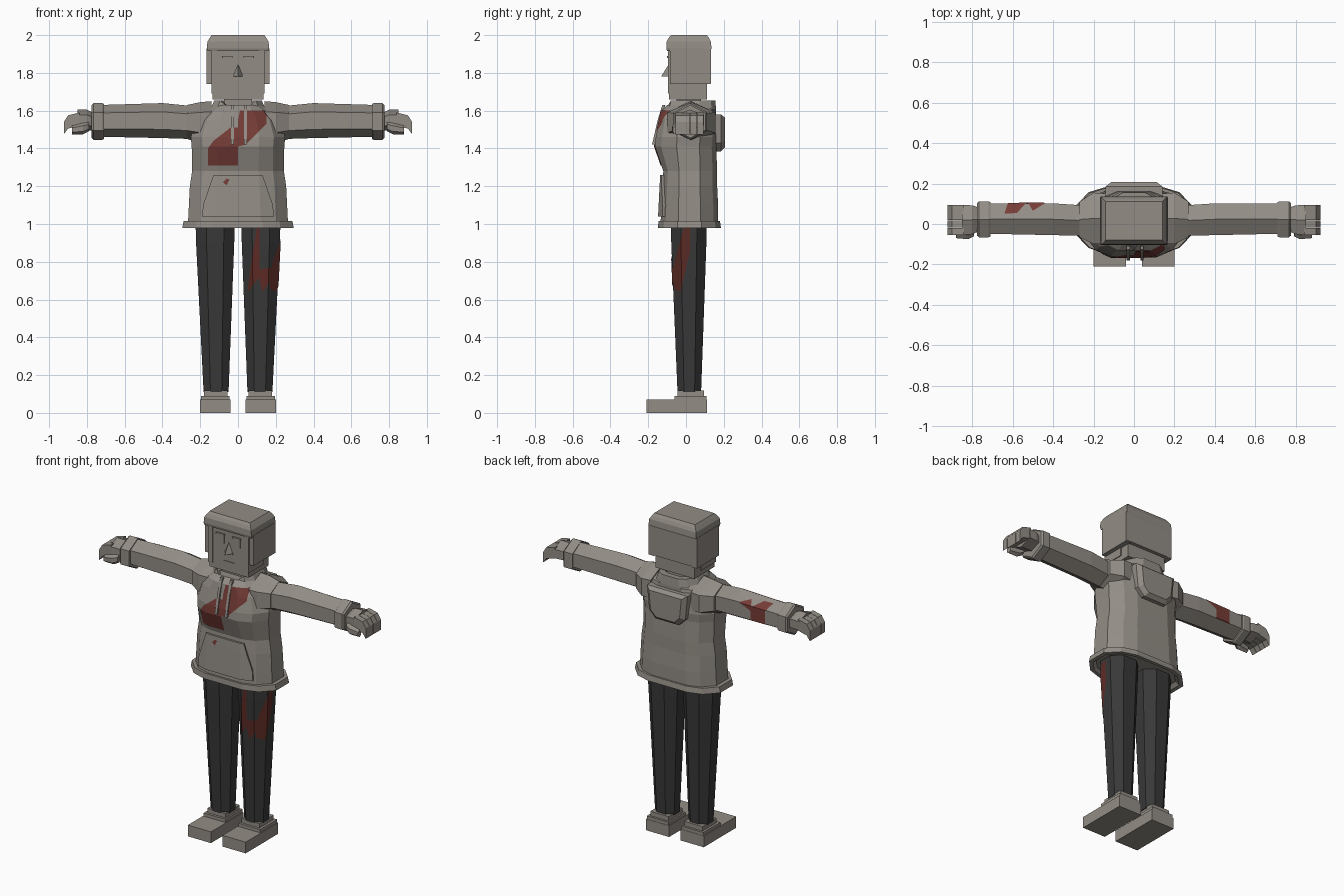
import bpy
import bmesh
from mathutils import Vector

cube = bpy.data.objects.get("Cube")
if cube:
    bpy.data.objects.remove(cube)


def material(name, rgb):
    m = bpy.data.materials.new(name)
    m.use_nodes = True
    m.diffuse_color = (*rgb, 1)
    m.node_tree.nodes["Principled BSDF"].inputs["Base Color"].default_value = (*rgb, 1)
    return m


GREY = material("warm_grey", (0.29, 0.265, 0.235))
CHARCOAL = material("charcoal", (0.04, 0.04, 0.04))
RED = material("dull_red", (0.18, 0.045, 0.038))
DARK_RED = material("dark_red", (0.11, 0.024, 0.018))


def finish(name, bm, mat):
    mesh = bpy.data.meshes.new(name)
    bm.to_mesh(mesh)
    bm.free()
    mesh.materials.append(mat)
    ob = bpy.data.objects.new(name, mesh)
    bpy.context.collection.objects.link(ob)
    return ob


def loft(name, rings, mat=GREY):
    """Skin a list of equal-length point rings and cap both ends."""
    bm = bmesh.new()
    loops = [[bm.verts.new(p) for p in ring] for ring in rings]
    n = len(loops[0])
    for a, b in zip(loops, loops[1:]):
        for i in range(n):
            j = (i + 1) % n
            bm.faces.new((a[i], a[j], b[j], b[i]))
    bm.faces.new(loops[0])
    bm.faces.new(loops[-1])
    bmesh.ops.recalc_face_normals(bm, faces=bm.faces)
    return finish(name, bm, mat)


def rect(x0, x1, y0, y1, z):
    return [(x0, y0, z), (x1, y0, z), (x1, y1, z), (x0, y1, z)]


def box(name, x, y, z, mat=GREY):
    return loft(name, [rect(*x, *y, h) for h in z], mat)


def hexagon(x, y0, y1, z0, z1):
    """Hexagon across the arm, with a point at top and bottom."""
    ym, zm, h = (y0 + y1) / 2, (z0 + z1) / 2, (z1 - z0) / 4
    return [(x, ym, z1), (x, y1, zm + h), (x, y1, zm - h),
            (x, ym, z0), (x, y0, zm - h), (x, y0, zm + h)]


def octagon(x0, x1, y0, y1, z):
    cx, cy, hx, hy = (x0 + x1) / 2, (y0 + y1) / 2, (x1 - x0) / 2, (y1 - y0) / 2
    shape = [(1, .45), (.45, 1), (-.45, 1), (-1, .45),
             (-1, -.45), (-.45, -1), (.45, -1), (1, -.45)]
    return [(cx + hx * a, cy + hy * b, z) for a, b in shape]


def torso(z, hx, front, back):
    """Twelve-sided jacket section."""
    half = [(.45, front), (.76, front * .8), (1, front * .3),
            (1, back * .45), (.76, back * .85), (.45, back)]
    return ([(hx * a, y, z) for a, y in half]
            + [(-hx * a, y, z) for a, y in reversed(half)])


def patch(name, target, poly, direction, offset, mat):
    """Cut a convex outline out of a surface and lift it slightly."""
    d = Vector(direction)
    pts = [Vector((a, 0, b)) if d.y else Vector((0, a, b)) for a, b in poly]
    centre = sum(pts, Vector()) / len(pts)
    bm = bmesh.new()
    bm.from_mesh(target.data)
    for p, q in zip(pts, pts[1:] + pts[:1]):
        n = (q - p).cross(d)
        if n.dot(centre - p) > 0:
            n = -n
        bmesh.ops.bisect_plane(bm, geom=bm.verts[:] + bm.edges[:] + bm.faces[:],
                               plane_co=p, plane_no=n, clear_outer=True)
    bm.normal_update()
    away = [f for f in bm.faces if f.normal.dot(d) < .1]
    bmesh.ops.delete(bm, geom=away, context='FACES')
    bmesh.ops.translate(bm, verts=bm.verts, vec=d * offset)
    return finish(name, bm, mat)


FRONT, BACK, LEFT = (0, -1, 0), (0, 1, 0), (1, 0, 0)

# Jacket body, hem and collar
jacket = loft("jacket", [torso(*r) for r in (
    (1.0, .265, -.135, .17), (1.1, .26, -.13, .17), (1.2, .255, -.125, .165),
    (1.28, .243, -.12, .165), (1.41, .245, -.165, .16), (1.46, .25, -.16, .165),
    (1.55, .22, -.14, .16), (1.6, .17, -.13, .16), (1.63, .13, -.1, .13))])
loft("jacket_hem", [torso(*r) for r in (
    (1.0, .25, -.12, .15), (.98, .27, -.13, .165), (.98, .295, -.148, .185),
    (1.015, .288, -.146, .18), (1.015, .255, -.12, .16))])
collar = [torso(*r) for r in (
    (1.6, .15, -.11, .16), (1.655, .125, -.1, .155),
    (1.655, .1, -.08, .12), (1.61, .09, -.07, .1))]
loft("collar", [[(x, y, z - (.035 if y < -.06 and abs(x) < .08 else 0))
                 for x, y, z in ring] for ring in collar])
box("neck", (-.075, .075), (-.05, .08), (1.58, 1.68))

# Front pocket, hood and drawstrings
pocket = patch("front_pocket", jacket, [(-.19, 1.04), (.19, 1.04), (.185, 1.1),
               (.13, 1.26), (-.13, 1.26), (-.185, 1.1)], FRONT, .015, GREY)
thick = pocket.modifiers.new("thickness", 'SOLIDIFY')
thick.thickness = .015
thick.offset = -1
hood = [(-.14, 1.58), (-.125, 1.43), (-.08, 1.385), (.08, 1.385), (.125, 1.43), (.14, 1.58)]
loft("hood", [[(x * k, y, 1.49 + (z - 1.49) * k) for x, z in hood]
              for k, y in ((1, .12), (1, .185), (.8, .207))])
for x, name in ((-.028, "right"), (.04, "left")):
    loft(name + "_drawstring", [rect(x - .008, x + .008, y, y + .016, z) for y, z in
                                ((-.18, 1.42), (-.15, 1.55), (-.125, 1.63))])

# Limbs, mirrored left and right
sleeves, legs = {}, {}
for s, side in ((1, "left"), (-1, "right")):
    def arm(part, rows):
        return loft(f"{side}_{part}", [hexagon(s * r[0], *r[1:]) for r in rows])

    arm("shoulder", ((.14, -.1, .15, 1.42, 1.65), (.2, -.1, .155, 1.43, 1.645),
                     (.27, -.065, .11, 1.45, 1.63)))
    sleeves[side] = arm("sleeve", ((.25, -.058, .092, 1.45, 1.625),
                                   (.4, -.055, .102, 1.455, 1.64),
                                   (.73, -.048, .1, 1.462, 1.63)))
    arm("cuff", ((.71, -.062, .108, 1.45, 1.635), (.72, -.066, .112, 1.445, 1.64),
                 (.765, -.066, .112, 1.445, 1.64), (.775, -.058, .104, 1.455, 1.63)))
    arm("palm", ((.76, -.035, .08, 1.495, 1.585), (.8, -.05, .092, 1.495, 1.605),
                 (.85, -.055, .095, 1.495, 1.605)))
    for i in range(4):
        y = -.055 + i * .0375
        loft(f"{side}_finger_{i + 1}", [
            [(s * x, y, z0), (s * x, y + .036, z0), (s * x, y + .036, z1), (s * x, y, z1)]
            for x, z0, z1 in ((.84, 1.52, 1.59), (.9, 1.505, 1.575), (.922, 1.475, 1.54))])
    arm("thumb", ((.79, -.06, -.03, 1.49, 1.54), (.82, -.075, -.035, 1.475, 1.535),
                  (.88, -.07, -.04, 1.475, 1.52)))

    # Trouser leg and shoe
    def wide(x0, x1):
        return sorted((s * x0, s * x1))

    legs[side] = loft(f"{side}_trouser_leg", [
        octagon(*wide(.05, .182), -.045, .08, .11),
        octagon(*wide(.02, .222), -.078, .108, .9),
        octagon(*wide(.016, .225), -.08, .11, 1.02)], CHARCOAL)
    box(f"{side}_shoe_sole", wide(.04, .2), (-.21, .11), (0, .07))
    box(f"{side}_shoe_upper", wide(.045, .195), (-.06, .108), (.07, .09))
    box(f"{side}_ankle", wide(.055, .18), (-.045, .095), (.09, .118))

    # Eyes, brows and side hair
    box(f"{side}_eye", wide(.032, .08), (-.095, -.088), (1.83, 1.88))
    box(f"{side}_brow", wide(.028, .085), (-.1, -.088), (1.88, 1.89))
    box(f"{side}_sideburn", wide(.11, .14), (-.094, .05), (1.69, 1.92))
    box(f"{side}_side_hair", wide(.13, .167), (-.085, .13), (1.74, 1.93))

# Head, hair, nose and mouth
box("head", (-.135, .135), (-.09, .11), (1.66, 1.93))
box("back_hair", (-.165, .165), (.08, .132), (1.745, 1.93))
loft("hair_cap", [rect(-x, x, y0, y1, z) for x, y0, y1, z in (
    (.16, -.1, .13, 1.915), (.165, -.104, .135, 1.93), (.162, -.102, .132, 1.965),
    (.15, -.092, .122, 1.985), (.14, -.08, .11, 2.0))])
loft("nose", [[(-.03, y, 1.775), (.03, y, 1.775), (.03, y, 1.785), (-.03, y, 1.785)]
              for y in (-.085, -.095)])
loft("nose_bridge", [[(-.03, -.085, 1.78), (.03, -.085, 1.78), (0, -.132, 1.78)],
                     [(-.004, -.085, 1.842), (.004, -.085, 1.842), (0, -.094, 1.842)]])
box("mouth", (-.04, .04), (-.094, -.088), (1.715, 1.725))

# Stains on the jacket, sleeve and trouser leg
STAINS = (
    ("chest_stain_low", jacket, FRONT, RED, [(-.16, 1.31), (0, 1.31), (0, 1.51),
     (-.04, 1.51), (-.13, 1.44), (-.16, 1.4)]),
    ("chest_stain_high", jacket, FRONT, RED, [(0, 1.41), (.04, 1.42), (.15, 1.53),
     (.15, 1.6), (.01, 1.6), (0, 1.55)]),
    ("sleeve_stain_low", sleeves["right"], BACK, RED,
     [(-.62, 1.5), (-.52, 1.5), (-.52, 1.585), (-.62, 1.585)]),
    ("sleeve_stain_high", sleeves["right"], BACK, RED,
     [(-.62, 1.585), (-.52, 1.585), (-.58, 1.62), (-.64, 1.62)]),
    ("sleeve_stain_tip", sleeves["right"], BACK, RED,
     [(-.53, 1.585), (-.52, 1.56), (-.44, 1.595), (-.5, 1.615)]),
    ("leg_stain_inner", legs["left"], FRONT, DARK_RED,
     [(.1, .98), (.115, .98), (.115, .72), (.05, .64), (.065, .76)]),
    ("leg_stain_band", legs["left"], FRONT, DARK_RED,
     [(.115, .76), (.18, .77), (.18, .71), (.13, .64), (.115, .7)]),
    ("leg_stain_side", legs["left"], LEFT, DARK_RED,
     [(-.01, .98), (.02, .98), (.02, .85), (-.03, .64), (-.065, .66), (-.06, .8)]),
)
for name, target, direction, mat, poly in STAINS:
    patch(name, target, poly, direction, .004, mat)
patch("pocket_spot", jacket, [(-.08, 1.22), (-.06, 1.205), (-.045, 1.235), (-.06, 1.24)],
      FRONT, .019, RED)
